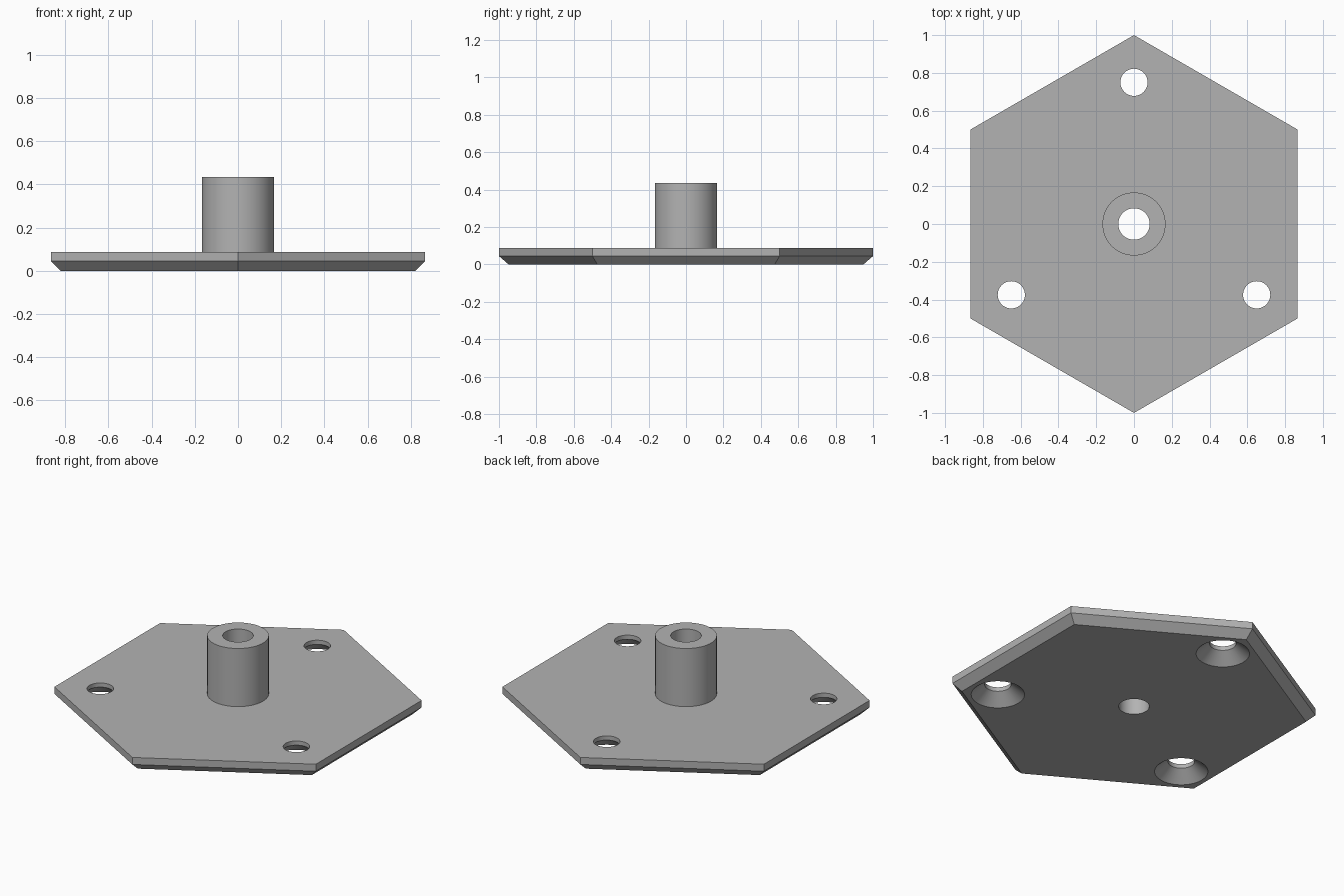
import bpy, bmesh, math

if "Cube" in bpy.data.objects:
    bpy.data.objects.remove(bpy.data.objects["Cube"], do_unlink=True)

PLATE_TOP, CHAMFER = 0.087, 0.045
BOSS_TOP, BOSS_R, BORE_R = 0.435, 0.167, 0.083
HOLE_R, SINK_R, HOLE_DIST = 0.072, 0.145, 0.75

grey = bpy.data.materials.new("plain_grey")
grey.use_nodes = True
colour = (0.45, 0.45, 0.45, 1)
grey.diffuse_color = colour
grey.node_tree.nodes["Principled BSDF"].inputs["Base Color"].default_value = colour


def stack(name, profile, sides, x=0, y=0, start=0):
    """Closed solid made from (radius, height) rings."""
    bm = bmesh.new()
    rings = []
    for r, z in profile:
        angles = [start + math.tau * i / sides for i in range(sides)]
        rings.append([bm.verts.new((x + r * math.cos(a), y + r * math.sin(a), z)) for a in angles])
    for low, high in zip(rings, rings[1:]):
        for i in range(sides):
            j = (i + 1) % sides
            bm.faces.new((low[i], low[j], high[j], high[i]))
    bm.faces.new(rings[0][::-1])
    bm.faces.new(rings[-1])
    mesh = bpy.data.meshes.new(name)
    bm.to_mesh(mesh)
    bm.free()
    mesh.materials.append(grey)
    obj = bpy.data.objects.new(name, mesh)
    bpy.context.collection.objects.link(obj)
    return obj


def combine(target, tool, operation):
    mod = target.modifiers.new(tool.name, "BOOLEAN")
    mod.operation, mod.object, mod.solver = operation, tool, "EXACT"
    tool.hide_render = True
    bpy.context.view_layer.objects.active = target
    bpy.ops.object.modifier_apply(modifier=mod.name)
    bpy.data.objects.remove(tool, do_unlink=True)


# Hexagonal plate with a chamfered lower edge
inset = CHAMFER / math.cos(math.pi / 6)
plate = stack("hexagonal_plate_with_boss",
              [(1 - inset, 0), (1, CHAMFER), (1, PLATE_TOP)], 6, start=math.pi / 2)

# Central boss, joined to the plate and bored right through
combine(plate, stack("boss", [(BOSS_R, CHAMFER), (BOSS_R, BOSS_TOP)], 64), "UNION")
combine(plate, stack("bore", [(BORE_R, -0.1), (BORE_R, BOSS_TOP + 0.1)], 64), "DIFFERENCE")

# Three screw holes, countersunk from below
sink_depth = 0.062
slope = (SINK_R - HOLE_R) / sink_depth
for k in range(3):
    a = math.pi / 2 + k * math.tau / 3
    hole = stack("screw_hole", [(SINK_R + slope * 0.02, -0.02), (HOLE_R, sink_depth),
                                (HOLE_R, PLATE_TOP + 0.1)], 48,
                 HOLE_DIST * math.cos(a), HOLE_DIST * math.sin(a))
    combine(plate, hole, "DIFFERENCE")

# Smooth round walls, crisp edges
bpy.ops.object.select_all(action="DESELECT")
plate.select_set(True)
bpy.context.view_layer.objects.active = plate
bpy.ops.object.shade_smooth_by_angle(angle=math.radians(25))
